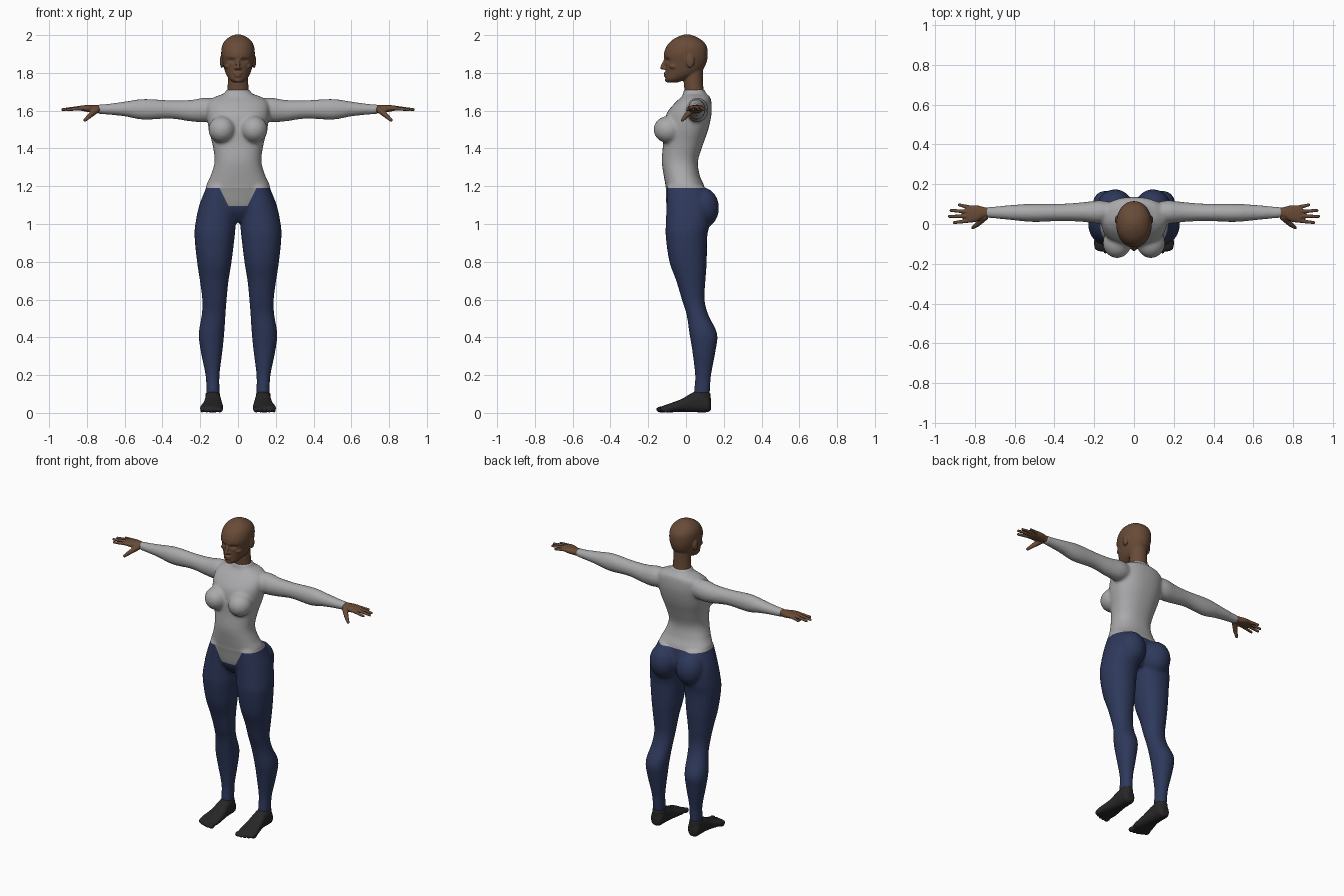
import bpy, bmesh, math
from mathutils import Vector, Matrix

cube = bpy.data.objects.get("Cube")
if cube:
    bpy.data.objects.remove(cube, do_unlink=True)


def material(name, rgb):
    m = bpy.data.materials.new(name)
    m.use_nodes = True
    m.diffuse_color = (*rgb, 1)
    bsdf = next(n for n in m.node_tree.nodes if n.type == "BSDF_PRINCIPLED")
    bsdf.inputs["Base Color"].default_value = (*rgb, 1)
    return m


SKIN = material("brown skin", (0.14, 0.07, 0.038))
SHIRT = material("light grey shirt", (0.40, 0.40, 0.41))
PANEL = material("mid grey panel", (0.29, 0.29, 0.285))
TROUSERS = material("navy trousers", (0.027, 0.04, 0.105))
SHOES = material("charcoal shoes", (0.02, 0.02, 0.02))


def spline(rows, steps=4):
    """Catmull-Rom interpolation of ring parameters."""
    out = []
    for i in range(len(rows) - 1):
        p = [Vector(rows[max(0, min(len(rows) - 1, i + k))]) for k in (-1, 0, 1, 2)]
        for s in range(steps):
            t = s / steps
            out.append(0.5 * (2 * p[1] + (p[2] - p[0]) * t
                              + (2 * p[0] - 5 * p[1] + 4 * p[2] - p[3]) * t ** 2
                              + (3 * p[1] - p[0] - 3 * p[2] + p[3]) * t ** 3))
    return out + [Vector(rows[-1])]


def loft(bm, axis, rows, side=1, power=2.0, n=32):
    """Rows: position on the axis, then low/high limits on the two other axes."""
    others = [k for k in range(3) if k != axis]
    rings = []
    for t, a0, a1, b0, b1 in spline([tuple(r) for r in rows]):
        ring = []
        for i in range(n):
            w = 2 * math.pi * i / n
            c, s = math.cos(w), math.sin(w)
            co = [0, 0, 0]
            co[axis] = t
            co[others[0]] = (a0 + a1) / 2 + (a1 - a0) / 2 * math.copysign(abs(c) ** (2 / power), c)
            co[others[1]] = (b0 + b1) / 2 + (b1 - b0) / 2 * math.copysign(abs(s) ** (2 / power), s)
            co[0] *= side
            ring.append(bm.verts.new(co))
        rings.append(ring)
    for r0, r1 in zip(rings, rings[1:]):
        for i in range(n):
            j = (i + 1) % n
            bm.faces.new((r0[i], r0[j], r1[j], r1[i]))
    bm.faces.new(rings[0])
    bm.faces.new(rings[-1])


def ball(bm, centre, radii, side=1):
    c = Vector((centre[0] * side, centre[1], centre[2]))
    bmesh.ops.create_icosphere(bm, subdivisions=3, radius=1,
                               matrix=Matrix.Translation(c) @ Matrix.Diagonal((*radii, 1)))


def limb(bm, p0, p1, r0, r1, side=1, count=12):
    """Tapered rod made from overlapping balls."""
    for i in range(count):
        t = i / (count - 1)
        ball(bm, Vector(p0).lerp(Vector(p1), t), [r0 + (r1 - r0) * t] * 3, side)


def fuse(name, bm, mats, voxel, smooth):
    """Melt overlapping volumes into one smooth skin."""
    bmesh.ops.recalc_face_normals(bm, faces=bm.faces)
    mesh = bpy.data.meshes.new(name)
    bm.to_mesh(mesh)
    bm.free()
    obj = bpy.data.objects.new(name, mesh)
    bpy.context.collection.objects.link(obj)
    r = obj.modifiers.new("Remesh", "REMESH")
    r.mode, r.voxel_size = "VOXEL", voxel
    s = obj.modifiers.new("Smooth", "SMOOTH")
    s.factor, s.iterations = 0.5, smooth
    deps = bpy.context.evaluated_depsgraph_get()
    obj.data = bpy.data.meshes.new_from_object(obj.evaluated_get(deps))
    obj.modifiers.clear()
    obj.data.name = name
    obj.data.materials.clear()
    for m in mats:
        obj.data.materials.append(m)
    obj.data.shade_smooth()
    return obj


# Clothed body: torso, legs and sleeves in one skin
bm = bmesh.new()
torso = [(1.01, .06, -.05, .07), (1.08, .14, -.10, .11), (1.19, .17, -.107, .10),
         (1.25, .147, -.117, .075), (1.33, .124, -.128, .063), (1.42, .135, -.122, .09),
         (1.50, .155, -.118, .118), (1.58, .166, -.105, .135), (1.64, .162, -.06, .135),
         (1.672, .125, -.025, .128), (1.69, .075, -.015, .108), (1.712, .062, -.012, .098)]
loft(bm, 2, [(z, -w, w, f, b) for z, w, f, b in torso], power=2.3)
leg = [(1.20, .03, .165, -.10, .09), (1.10, .01, .205, -.103, .13), (1.0, .012, .226, -.107, .125),
       (.93, .018, .230, -.107, .112), (.80, .034, .217, -.088, .11), (.70, .05, .202, -.052, .103),
       (.60, .06, .189, -.022, .098), (.52, .066, .192, .003, .118), (.42, .073, .208, .018, .165),
       (.33, .082, .198, .033, .157), (.20, .098, .172, .048, .133), (.12, .098, .168, .043, .127),
       (.06, .1, .165, .04, .12)]
sleeve = [(.08, .03, .10, 1.57, 1.65), (.165, .003, .118, 1.54, 1.669), (.25, .01, .11, 1.543, 1.657),
          (.36, .015, .102, 1.558, 1.655), (.50, .01, .102, 1.552, 1.662), (.60, .018, .097, 1.57, 1.648),
          (.70, .028, .088, 1.58, 1.635), (.745, .03, .086, 1.583, 1.634)]
for side in (1, -1):
    loft(bm, 2, leg, side, 2.15)
    loft(bm, 0, sleeve, side)
    ball(bm, (.085, -.095, 1.50), (.072, .077, .072), side)
    ball(bm, (.095, .085, 1.085), (.09, .09, .11), side)
body = fuse("clothed_body", bm, [SHIRT, TROUSERS, PANEL], 0.009, 6)

# Waistband and front panel edges, cut cleanly then coloured
WAIST, HEM = 1.19, 1.095
bm = bmesh.new()
bm.from_mesh(body.data)


def cut(point, normal):
    faces = [f for f in bm.faces if 1.05 < f.calc_center_median().z < 1.25]
    geom = set(faces) | {e for f in faces for e in f.edges} | {v for f in faces for v in f.verts}
    bmesh.ops.bisect_plane(bm, geom=list(geom), plane_co=point, plane_no=normal)


cut((0, 0, WAIST), (0, 0, 1))
cut((0, 0, HEM), (0, 0, 1))
for side in (1, -1):
    cut((side * .05, 0, HEM), (side * 2, 0, -1))
for f in bm.faces:
    c = f.calc_center_median()
    if c.z < WAIST:
        on_panel = c.y < 0 and c.z > HEM and abs(c.x) < .05 + (c.z - HEM) / 2
        f.material_index = 2 if on_panel else 1
    f.smooth = True
bm.to_mesh(body.data)
bm.free()

# Head and neck
bm = bmesh.new()
loft(bm, 2, [(1.65, -.06, .06, .0, .10), (1.71, -.056, .056, -.008, .093),
             (1.76, -.054, .054, -.012, .09), (1.83, -.054, .054, -.01, .09)])
skull = [(1.748, .022, -.095, -.05), (1.765, .045, -.108, .0), (1.79, .062, -.108, .06),
         (1.82, .073, -.109, .092), (1.86, .083, -.112, .110), (1.90, .089, -.117, .115),
         (1.94, .085, -.103, .110), (1.97, .070, -.078, .088), (1.992, .042, -.042, .052),
         (2.003, .012, -.01, .02)]
loft(bm, 2, [(z, -w, w, f, b) for z, w, f, b in skull], power=2.1)
limb(bm, (0, -.110, 1.868), (0, -.126, 1.828), .008, .011)
ball(bm, (0, -.105, 1.797), (.024, .014, .007))
ball(bm, (0, -.104, 1.784), (.021, .014, .007))
ball(bm, (0, -.098, 1.762), (.02, .014, .012))
for side in (1, -1):
    ball(bm, (.011, -.113, 1.824), (.009, .011, .007), side)
    limb(bm, (.016, -.110, 1.885), (.055, -.088, 1.888), .008, .007, side)
    ball(bm, (.086, .022, 1.862), (.010, .022, .036), side)
    ball(bm, (.05, -.062, 1.835), (.022, .028, .016), side)
head = fuse("head", bm, [SKIN], 0.0045, 3)
for v in head.data.vertices:
    # Eye sockets
    if v.co.y < 0:
        d2 = ((abs(v.co.x) - .036) / .017) ** 2 + ((v.co.z - 1.866) / .010) ** 2
        v.co.y += .011 * math.exp(-d2)

# Hands
fingers = [((.82, .082, 1.613), (.878, .096, 1.607)), ((.83, .062, 1.616), (.920, .068, 1.606)),
           ((.83, .040, 1.616), (.928, .038, 1.606)), ((.82, .018, 1.613), (.903, .007, 1.605))]
palm = [(.70, .037, .079, 1.588, 1.628), (.75, .033, .084, 1.588, 1.630), (.79, .012, .094, 1.592, 1.630),
        (.83, .008, .092, 1.600, 1.627), (.845, .02, .08, 1.606, 1.622)]
for side, label in ((1, "left"), (-1, "right")):
    bm = bmesh.new()
    loft(bm, 0, palm, side, 2.4)
    for base, tip in fingers:
        limb(bm, base, tip, .011, .008, side, 16)
    limb(bm, (.75, .035, 1.604), (.785, .0, 1.573), .018, .013, side)
    limb(bm, (.785, .0, 1.573), (.810, -.018, 1.55), .013, .009, side)
    fuse(label + "_hand", bm, [SKIN], 0.004, 2)

# Shoes with toes
sole = [(.132, .115, .155, .015, .06), (.115, .095, .172, .004, .095), (.07, .091, .175, .003, .115),
        (.03, .088, .177, .004, .105), (-.02, .082, .186, .005, .075), (-.08, .078, .2, .003, .052),
        (-.12, .084, .198, .004, .038), (-.135, .095, .185, .008, .03)]
for side, label in ((1, "left"), (-1, "right")):
    bm = bmesh.new()
    loft(bm, 1, sole, side, 2.4)
    loft(bm, 2, [(.05, .093, .174, .035, .132), (.09, .094, .173, .038, .131), (.108, .097, .17, .043, .128)], side)
    for i in range(5):
        r = .016 - .0016 * i
        ball(bm, (.096 + .0235 * i, -.134 + .004 * i * i / 2, r + .002), (r, .024, r), side)
    fuse(label + "_shoe", bm, [SHOES], 0.005, 2)
